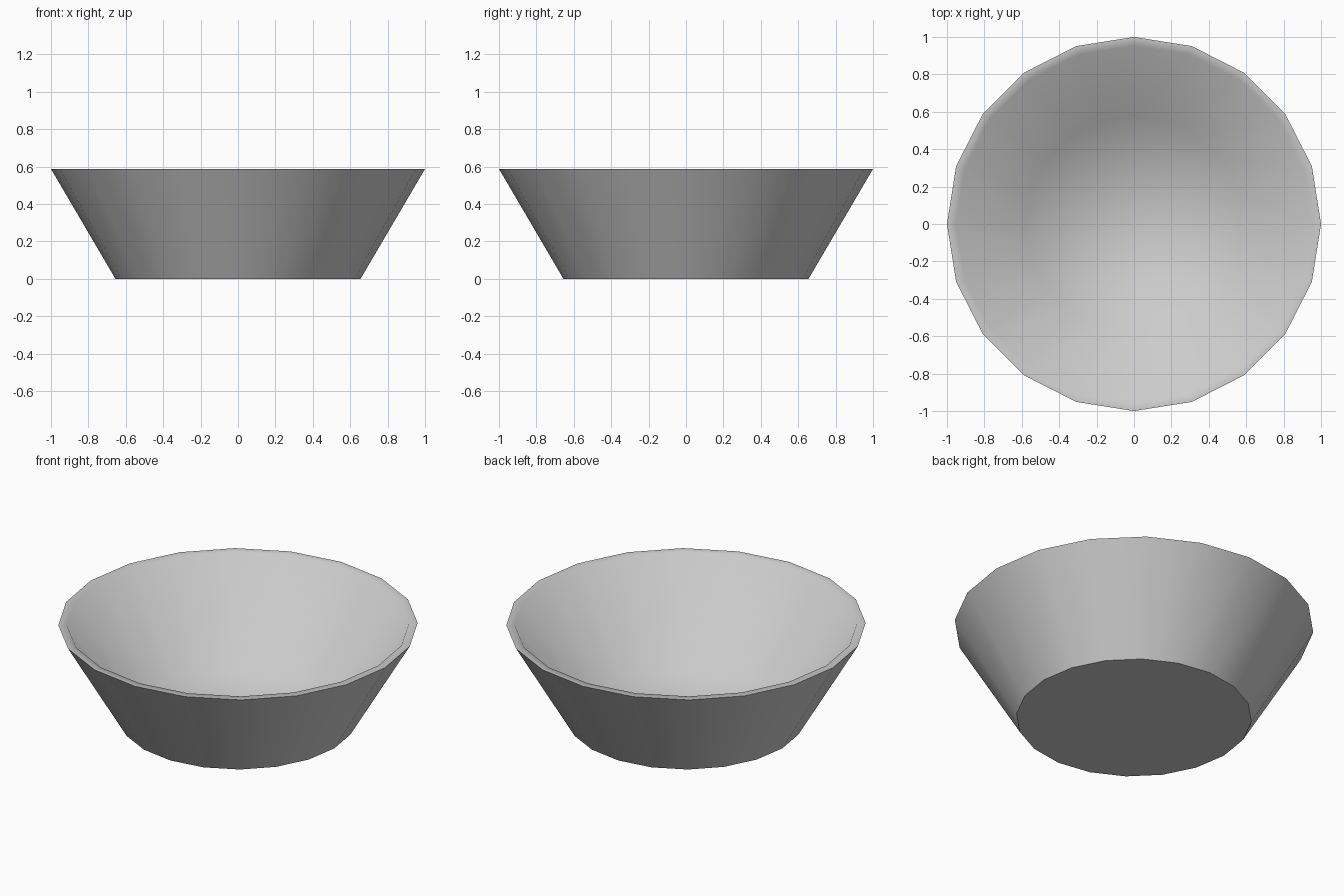
import bpy, bmesh, math

if "Cube" in bpy.data.objects:
    bpy.data.objects.remove(bpy.data.objects["Cube"])

SIDES = 20
# (radius, height): outer foot, outer rim, inner rim, inner floor
PROFILE = [(0.655, 0.0), (1.0, 0.588), (0.953, 0.588), (0.58, 0.04)]

bm = bmesh.new()

# Rings of the tapered bowl
rings = []
for r, z in PROFILE:
    rings.append([bm.verts.new((r * math.cos(2 * math.pi * i / SIDES),
                                r * math.sin(2 * math.pi * i / SIDES), z))
                  for i in range(SIDES)])

# Outer wall, rim and inner wall
for a, b in zip(rings, rings[1:]):
    for i in range(SIDES):
        j = (i + 1) % SIDES
        bm.faces.new((a[i], a[j], b[j], b[i]))

# Underside and inner floor
bm.faces.new(rings[0][::-1])
bm.faces.new(rings[-1])
bmesh.ops.recalc_face_normals(bm, faces=bm.faces[:])

mesh = bpy.data.meshes.new("bowl")
bm.to_mesh(mesh)
bm.free()
bowl = bpy.data.objects.new("bowl", mesh)
bpy.context.collection.objects.link(bowl)

# Soft interior, crisp foot and outer rim
bpy.context.view_layer.objects.active = bowl
bowl.select_set(True)
bpy.ops.object.shade_smooth_by_angle(angle=math.radians(58))
